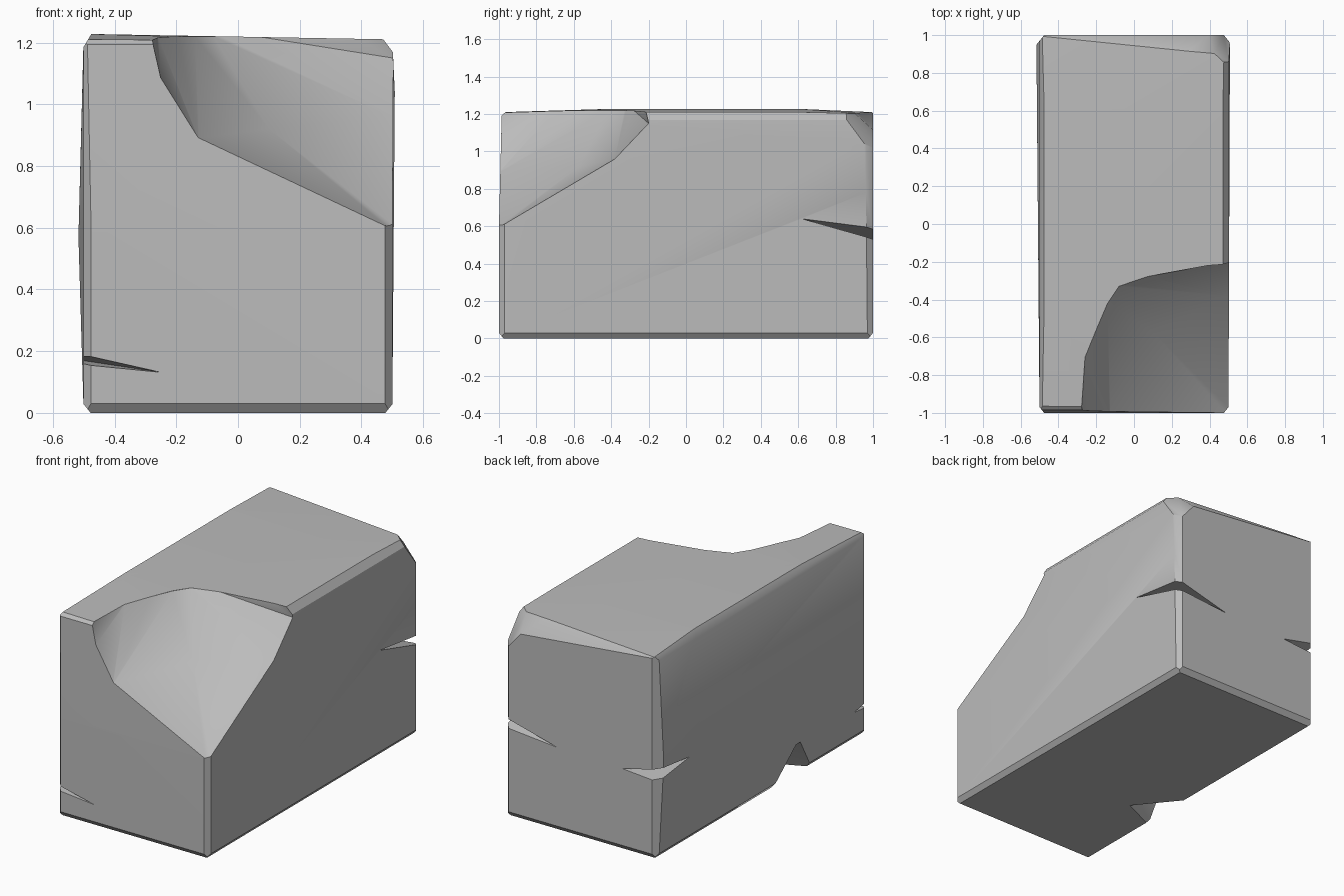
import bpy
import bmesh
import math
from mathutils import Vector as V

if "Cube" in bpy.data.objects:
    bpy.data.objects.remove(bpy.data.objects["Cube"], do_unlink=True)

stone = bpy.data.materials.new("stone grey")
stone.use_nodes = True
stone.diffuse_color = (0.5, 0.5, 0.5, 1)
stone.node_tree.nodes["Principled BSDF"].inputs["Base Color"].default_value = (0.5, 0.5, 0.5, 1)


def hull(points):
    bm = bmesh.new()
    for p in points:
        bm.verts.new(p)
    res = bmesh.ops.convex_hull(bm, input=bm.verts[:])
    loose = [v for v in bm.verts if not v.link_faces]
    bmesh.ops.delete(bm, geom=loose, context='VERTS')
    bmesh.ops.recalc_face_normals(bm, faces=bm.faces[:])
    return bm


def make_object(name, bm):
    mesh = bpy.data.meshes.new(name)
    bm.to_mesh(mesh)
    bm.free()
    mesh.materials.append(stone)
    ob = bpy.data.objects.new(name, mesh)
    bpy.context.collection.objects.link(ob)
    return ob


def shave(bm, point, normal):
    """Cut off everything beyond a plane and cap the cut."""
    bmesh.ops.bisect_plane(bm, geom=bm.verts[:] + bm.edges[:] + bm.faces[:], dist=1e-5,
                           plane_co=point, plane_no=normal, clear_outer=True)
    bmesh.ops.holes_fill(bm, edges=[e for e in bm.edges if e.is_boundary], sides=0)


def shave_through(bm, a, b, c):
    a, b, c = V(a), V(b), V(c)
    n = (b - a).cross(c - a).normalized()
    if n.dot(a - V((0, 0, 0.6))) < 0:
        n = -n
    shave(bm, a, n)


# Block with a slightly crowned top and uneven sides
bm = hull([(sx * 0.5, sy, 0) for sx in (-1, 1) for sy in (-1, 1)] + [
    (-0.5, -0.985, 1.21), (0.5, -0.985, 1.2), (-0.5, -0.4, 1.228), (0.5, -0.4, 1.21),
    (-0.5, 0.6, 1.228), (0.5, 0.6, 1.21), (-0.5, 1, 1.21), (0.5, 1, 1.2),
    (-0.517, 0.99, 0.57), (0.508, 0.95, 1.04), (0.5, -1, 0.6), (-0.5, -1, 0.6)])

# Worn edges: upright, bottom and long top edges
for sx in (-1, 1):
    for sy in (-1, 1):
        shave(bm, (sx * 0.5, sy * 0.97, 0.6), (sx, sy * 0.8, 0))
    shave(bm, (sx * 0.5, 0, 0.028), (sx, 0, -0.8))
    shave(bm, (0, sx, 0.03), (0, sx, -0.8))
shave(bm, (0.47, 0, 1.211), (1, 0, 0.75))
shave(bm, (-0.475, 0, 1.228), (-1, 0, 0.6))
shave(bm, (0, -0.965, 1.21), (0, -1, 1.2))

# Tapering rear top edge and the broken rear corner
shave_through(bm, (0.45, 0.89, 1.213), (-0.48, 0.99, 1.213), (0.45, 1, 1.11))
shave_through(bm, (0.5, 0.86, 1.17), (0.4, 1, 1.11), (0.5, 0.97, 1.03))
block = make_object("stone_block", bm)

# Large scooped break: its outline on the front, the side and the top
front = [(-0.28, 1.21), (-0.25, 1.08), (-0.13, 0.89), (0.15, 0.77), (0.39, 0.73), (0.49, 0.6)]
side = [(-0.99, 0.6), (-0.82, 0.78), (-0.38, 0.96), (-0.28, 1.09), (-0.2, 1.15)]
top = [(-0.28, -0.98), (-0.26, -0.7), (-0.14, -0.42), (-0.08, -0.33), (0.06, -0.28), (0.47, -0.25)]
scoop = [(x, y, z) for x, z in front for y in (-1, -1.2)]
scoop += [(x, y, z) for y, z in side for x in (0.5, 0.7)]
scoop += [(x, y, z) for x, y in top for z in (1.22, 1.4)]
scoop += [(0.1, -0.57, 0.92), (0.7, -1.2, 1.4)]


def crack(x, y, low, high, face_tip, side_tip):
    """Wedge at an upright edge, narrowing to a tip on each neighbouring face."""
    sx, sy = math.copysign(1, x), math.copysign(1, y)
    return [(x + sx * 0.03, y + sy * 0.03, low - 0.004), (x + sx * 0.03, y + sy * 0.03, high + 0.004),
            (face_tip[0], y + sy * 0.005, face_tip[1]), (x + sx * 0.005, side_tip[0], side_tip[1])]


# Notch in the lower left edge
notch = [(x, y, z) for x in (-0.5, -0.6)
         for y, z in ((-0.1, 0), (-0.22, 0.055), (-0.32, 0.19), (-0.36, 0.19), (-0.47, 0))]
notch += [(x, y, -0.1) for x in (-0.5, -0.6) for y in (-0.1, -0.47)]
notch += [(-0.28, -0.37, 0), (-0.28, -0.37, -0.1)]

cutters = {
    "corner_break": scoop,
    "rear_left_crack": crack(0.5, 1, 0.53, 0.59, (0.15, 0.5), (0.62, 0.64)),
    "rear_right_crack": crack(-0.51, 1, 0.47, 0.55, (-0.27, 0.49), (0.7, 0.51)),
    "front_right_crack": crack(-0.5, -1, 0.16, 0.195, (-0.24, 0.13), (-0.87, 0.17)),
    "lower_notch": notch,
}
bpy.context.view_layer.objects.active = block
block.select_set(True)
for name, points in cutters.items():
    cutter = make_object(name, hull(points))
    cutter.hide_render = True
    mod = block.modifiers.new(name, 'BOOLEAN')
    mod.operation = 'DIFFERENCE'
    mod.solver = 'EXACT'
    mod.object = cutter
    bpy.ops.object.modifier_apply(modifier=name)
    bpy.data.objects.remove(cutter, do_unlink=True)

bpy.ops.object.shade_smooth_by_angle(angle=math.radians(33))
